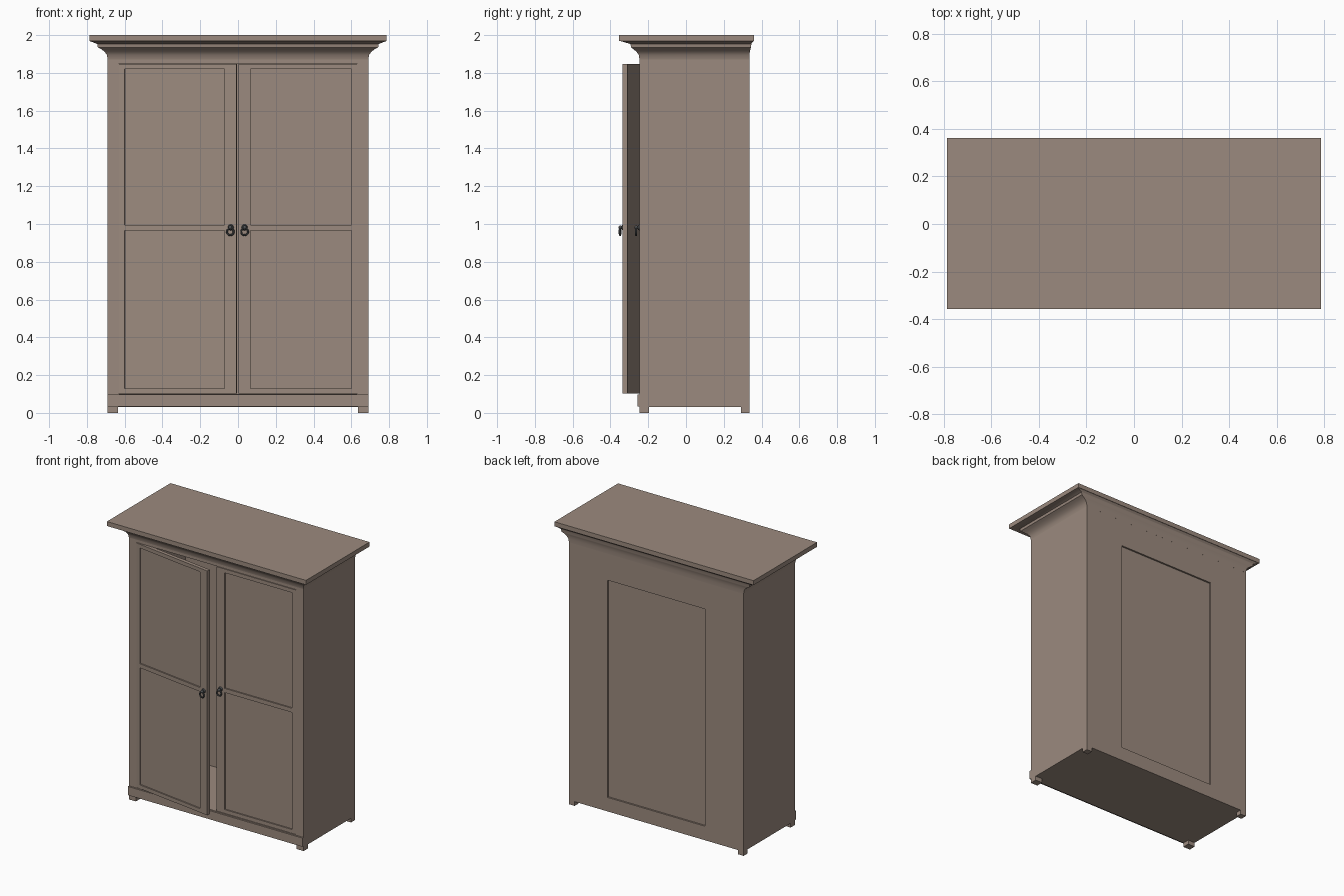
import bpy, bmesh, math
from mathutils import Matrix, Vector

if "Cube" in bpy.data.objects:
    bpy.data.objects.remove(bpy.data.objects["Cube"])


def material(name, color):
    m = bpy.data.materials.new(name)
    m.diffuse_color = color
    m.use_nodes = True
    m.node_tree.nodes["Principled BSDF"].inputs["Base Color"].default_value = m.diffuse_color
    return m


WOOD = material("wood", (0.33, 0.255, 0.21, 1))
METAL = material("dark_metal", (0.08, 0.085, 0.09, 1))


def finish(name, bm, mat, matrix=None, smooth=False):
    bmesh.ops.recalc_face_normals(bm, faces=bm.faces)
    me = bpy.data.meshes.new(name)
    bm.to_mesh(me)
    bm.free()
    me.materials.append(mat)
    ob = bpy.data.objects.new(name, me)
    bpy.context.collection.objects.link(ob)
    if matrix:
        ob.matrix_world = matrix
    if smooth:
        bpy.ops.object.select_all(action='DESELECT')
        ob.select_set(True)
        bpy.context.view_layer.objects.active = ob
        bpy.ops.object.shade_smooth_by_angle(angle=math.radians(35))
    return ob


def boxes(name, spans, matrix=None):
    """One object from boxes given as (x0, x1, y0, y1, z0, z1)."""
    bm = bmesh.new()
    for x0, x1, y0, y1, z0, z1 in spans:
        m = (Matrix.Translation(((x0 + x1) / 2, (y0 + y1) / 2, (z0 + z1) / 2))
             @ Matrix.Diagonal((abs(x1 - x0), y1 - y0, z1 - z0, 1)))
        bmesh.ops.create_cube(bm, size=1, matrix=m)
    return finish(name, bm, WOOD, matrix)


W, YF, YB, Z0, Z1 = 0.69, -0.245, 0.335, 0.03, 1.90
OPEN_X, OPEN_B, OPEN_T = 0.63, 0.10, 1.85

# Carcass: sides, floor, ceiling
for s, side in ((-1, "left"), (1, "right")):
    boxes(side + "_side", [(s * OPEN_X, s * W, YF, YB, Z0, Z1)])
boxes("floor_panel", [(-OPEN_X, OPEN_X, YF, YB, Z0, OPEN_B)])
boxes("top_rail", [(-OPEN_X, OPEN_X, YF, YB, OPEN_T, Z1)])

# Back with a shallow recessed panel
px, pb, pt, yi = 0.385, 0.13, 1.68, 0.305
boxes("back_panel", [
    (-OPEN_X, -px, yi, YB, OPEN_B, OPEN_T), (px, OPEN_X, yi, YB, OPEN_B, OPEN_T),
    (-px, px, yi, YB, OPEN_B, pb), (-px, px, yi, YB, pt, OPEN_T),
    (-px, px, yi, YB - 0.012, pb, pt)])

# Plinth board and feet
boxes("plinth", [(-W, W, -0.257, YF, 0.035, 0.097)])
for s, side in ((-1, "left"), (1, "right")):
    boxes("front_foot_" + side, [(s * 0.635, s * W, YF, -0.195, 0, Z0)])
    boxes("back_foot_" + side, [(s * 0.645, s * W, 0.29, YB, 0, Z0)])

# Cornice: stacked rings (z, half width, front y, back y)
rings = [(1.87, 0.69, -0.246, 0.3352), (1.895, 0.694, -0.25, 0.336),
         (1.912, 0.706, -0.262, 0.338), (1.926, 0.724, -0.279, 0.341),
         (1.935, 0.742, -0.291, 0.344), (1.953, 0.745, -0.294, 0.346),
         (1.956, 0.752, -0.305, 0.347), (1.968, 0.784, -0.345, 0.358),
         (1.968, 0.786, -0.356, 0.361), (2.0, 0.786, -0.356, 0.361)]
bm = bmesh.new()
loops = [[bm.verts.new((sx * hw, y, z)) for sx, y in
          ((-1, f), (1, f), (1, b), (-1, b))] for z, hw, f, b in rings]
for a, b in zip(loops, loops[1:]):
    for i in range(4):
        j = (i + 1) % 4
        bm.faces.new((a[i], a[j], b[j], b[i]))
bm.faces.new(loops[0])
bm.faces.new(loops[-1])
finish("cornice", bm, WOOD, smooth=True)


def door(side, s, angle, knob_x):
    """Door hung at its hinge; s is +1 when it extends toward +x."""
    m = Matrix.Translation((-s * OPEN_X, YF - 0.001, 0)) @ Matrix.Rotation(-s * angle, 4, 'Z')
    w, t, a, b = 0.628, 0.026, 0.03, 0.563
    zb, zt = OPEN_B + 0.003, OPEN_T - 0.003
    parts = [(0, a, 0, t, zb, zt), (b, w, 0, t, zb, zt)]
    parts += [(a, b, 0, t, z0, z1) for z0, z1 in ((zb, 0.13), (0.965, 0.995), (1.82, zt))]
    parts += [(a, b, 0.009, t, z0, z1) for z0, z1 in ((0.13, 0.965), (0.995, 1.82))]
    boxes(side + "_door", [(s * p[0], s * p[1]) + p[2:] for p in parts], m)

    # Handle: rosette, knob and hanging ring
    bm = bmesh.new()
    rx = Matrix.Rotation(math.pi / 2, 4, 'X')
    kx = s * knob_x
    bmesh.ops.create_cone(bm, cap_ends=True, segments=16, radius1=0.016, radius2=0.012,
                          depth=0.008, matrix=Matrix.Translation((kx, -0.004, 0.982)) @ rx)
    bmesh.ops.create_uvsphere(bm, u_segments=12, v_segments=8, radius=0.010,
                              matrix=Matrix.Translation((kx, -0.017, 0.982)))
    R, r, n, k = 0.018, 0.005, 20, 8
    c = Vector((kx, -0.018, 0.959))
    v = [[bm.verts.new(c + Vector(((R + r * math.cos(q)) * math.cos(p), r * math.sin(q),
                                   (R + r * math.cos(q)) * math.sin(p))))
          for q in (2 * math.pi * j / k for j in range(k))]
         for p in (2 * math.pi * i / n for i in range(n))]
    for i in range(n):
        for j in range(k):
            i2, j2 = (i + 1) % n, (j + 1) % k
            bm.faces.new((v[i][j], v[i2][j], v[i2][j2], v[i][j2]))
    finish(side + "_handle", bm, METAL, m, smooth=True)


# Left door ajar, right door closed
door("left", 1, math.radians(8.2), 0.598)
door("right", -1, 0, 0.595)
